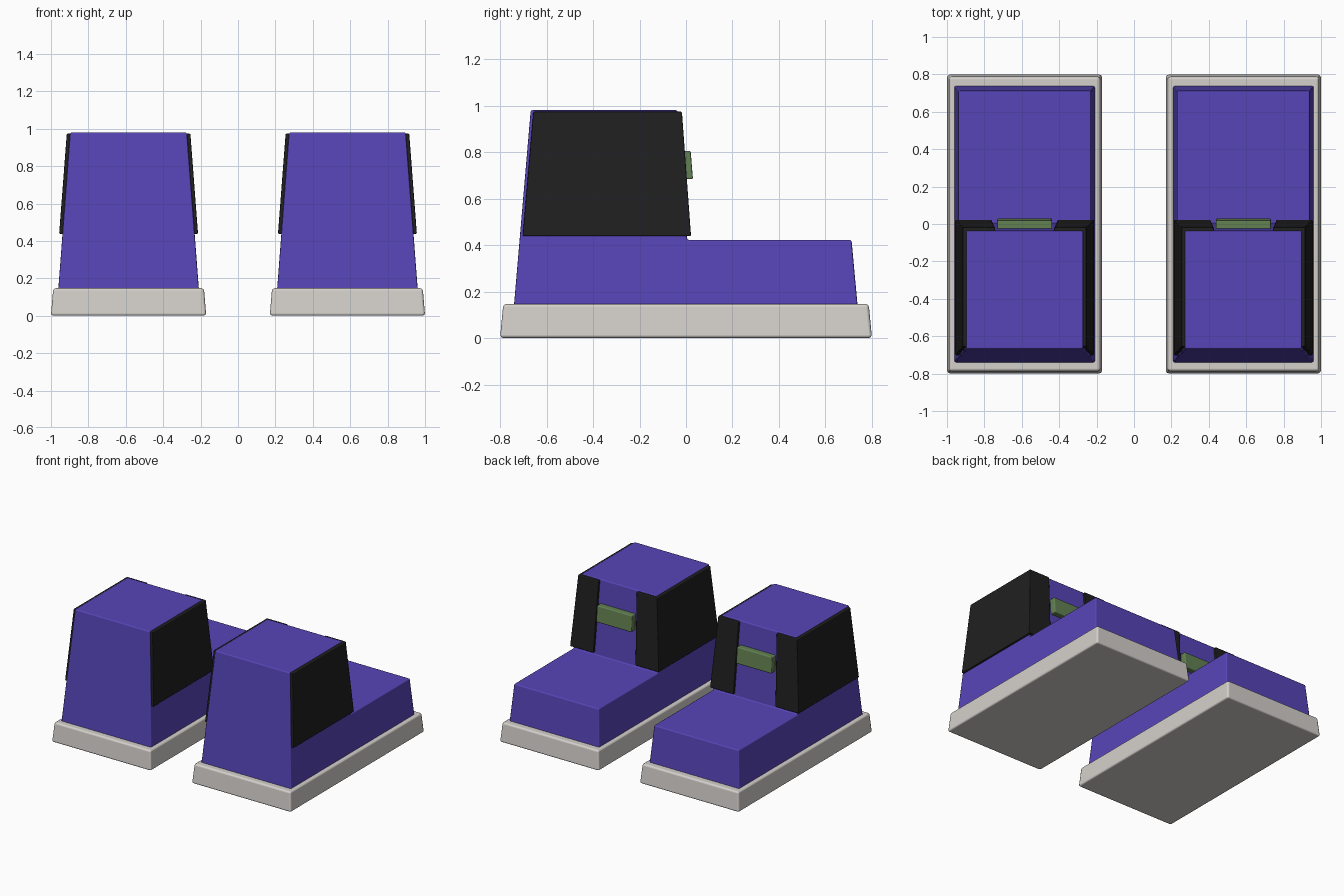
import bpy, bmesh

if "Cube" in bpy.data.objects:
    bpy.data.objects.remove(bpy.data.objects["Cube"])


def material(name, rgb):
    m = bpy.data.materials.new(name)
    m.diffuse_color = (*rgb, 1)
    m.use_nodes = True
    m.node_tree.nodes["Principled BSDF"].inputs["Base Color"].default_value = m.diffuse_color
    return m


PURPLE = material("purple", (0.095, 0.06, 0.48))
BLACK = material("black", (0.014, 0.014, 0.014))
PALE = material("pale_grey", (0.66, 0.63, 0.60))
GREEN = material("green", (0.125, 0.22, 0.085))


def lerp_z(z, low, high, z0=0.14, z1=0.98):
    return low + (high - low) * (z - z0) / (z1 - z0)


# Sloping faces of the boot, as functions of height
def half_width(z):
    return lerp_z(z, 0.376, 0.312)


def front_y(z):
    return lerp_z(z, -0.74, -0.668)


def back_y(z):
    return lerp_z(z, 0.005, -0.036, 0.42)


def loft(name, lower, upper, mat, bevel, segments=2):
    """Closed solid between two matching outlines."""
    bm = bmesh.new()
    a = [bm.verts.new(p) for p in lower]
    b = [bm.verts.new(p) for p in upper]
    n = len(a)
    bm.faces.new(a)
    bm.faces.new(b)
    for i in range(n):
        j = (i + 1) % n
        bm.faces.new((a[i], a[j], b[j], b[i]))
    bmesh.ops.recalc_face_normals(bm, faces=bm.faces)
    for f in bm.faces:
        f.smooth = True
    me = bpy.data.meshes.new(name)
    bm.to_mesh(me)
    bm.free()
    me.materials.append(mat)
    ob = bpy.data.objects.new(name, me)
    bpy.context.collection.objects.link(ob)
    mod = ob.modifiers.new("rounded_edges", 'BEVEL')
    mod.width = bevel
    mod.segments = segments
    mod.harden_normals = True
    return ob


def rect(cx, hx, y0, y1, z):
    return [(cx - hx, y0, z), (cx + hx, y0, z), (cx + hx, y1, z), (cx - hx, y1, z)]


def panel_outline(cx, s, z, gap):
    """L-shaped plan of a panel wrapping one side and a back corner."""
    w, yf, yb, t = half_width(z), front_y(z) + 0.012, back_y(z), 0.018
    plan = [(w + t, yf), (w + t, yb + t), (gap, yb + t),
            (gap, yb - 0.01), (w - 0.01, yb - 0.01), (w - 0.01, yf)]
    return [(cx + s * x, y, z) for x, y in plan]


for side, cx in (("left", -0.585), ("right", 0.585)):
    # Sole
    loft(side + "_sole", rect(cx, 0.415, -0.8, 0.8, 0),
         rect(cx, 0.403, -0.786, 0.786, 0.147), PALE, 0.014)

    # Boot body: one side profile spanned across the tapering width
    profile = [(-0.74, 0.14), (0.738, 0.14), (0.712, 0.422),
               (back_y(0.422), 0.422), (back_y(0.98), 0.98), (front_y(0.98), 0.98)]
    loft(side + "_boot",
         [(cx - half_width(z), y, z) for y, z in profile],
         [(cx + half_width(z), y, z) for y, z in profile], PURPLE, 0.008)

    # Dark panels on the shaft
    for s, label in ((-1, "left"), (1, "right")):
        loft(f"{side}_boot_{label}_panel",
             panel_outline(cx, s, 0.438, 0.175),
             panel_outline(cx, s, 0.974, 0.158), BLACK, 0.006)

    # Tab on the back of the shaft
    loft(side + "_tab", rect(cx, 0.147, -0.03, 0.03, 0.683),
         rect(cx, 0.147, -0.04, 0.02, 0.805), GREEN, 0.007)
